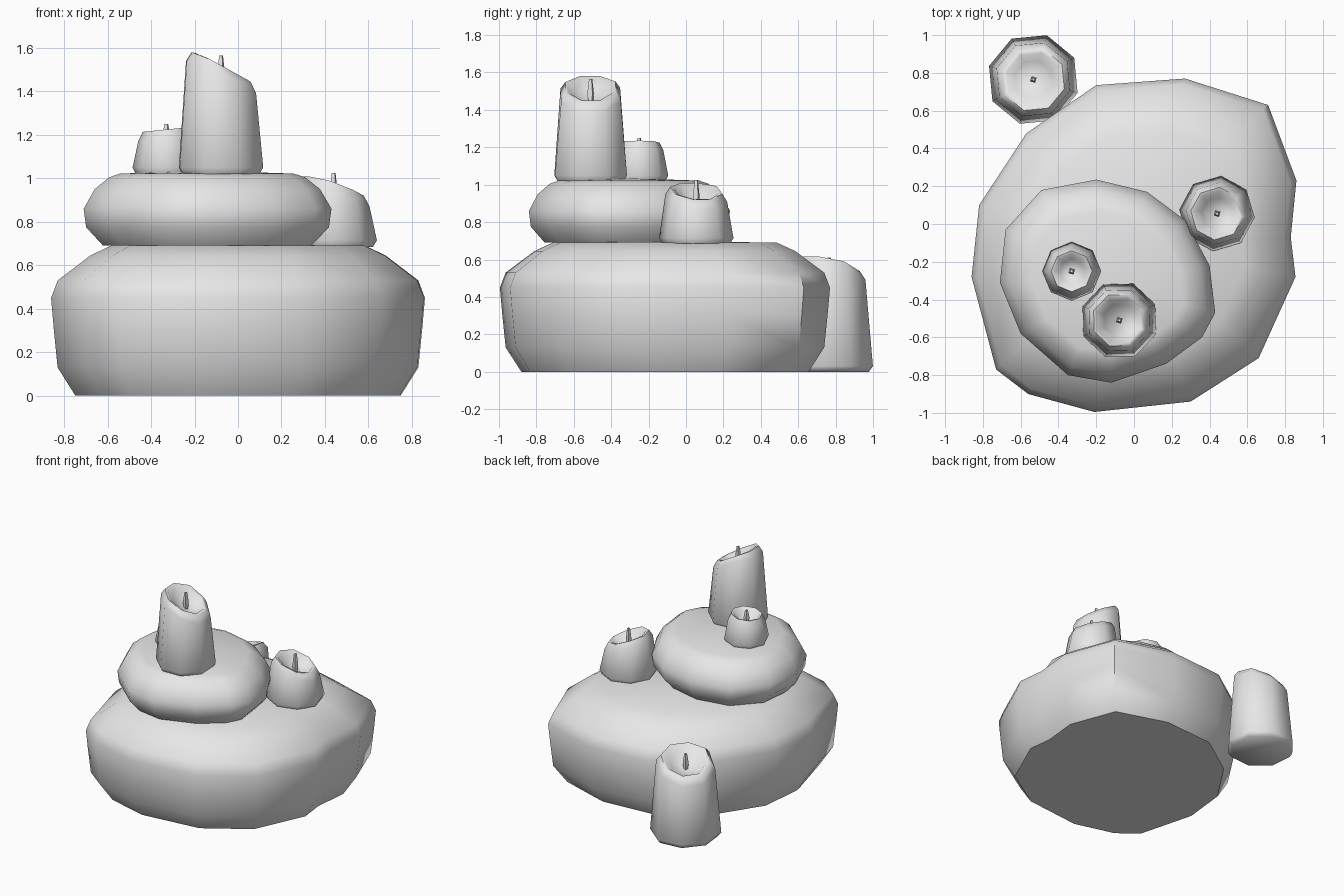
import bpy, bmesh, math
from mathutils import Vector

if "Cube" in bpy.data.objects:
    bpy.data.objects.remove(bpy.data.objects["Cube"])

grey = bpy.data.materials.new("stone grey")
grey.diffuse_color = (0.8, 0.8, 0.8, 1)
grey.use_nodes = True
grey.node_tree.nodes["Principled BSDF"].inputs["Base Color"].default_value = grey.diffuse_color


def loft(name, rings, low, high, angle):
    """Skin a stack of rings, closing both ends with a fan to a centre point."""
    bm = bmesh.new()
    loops = [[bm.verts.new(p) for p in ring] for ring in rings]
    n = len(loops[0])
    for a, b in zip(loops, loops[1:]):
        for i in range(n):
            j = (i + 1) % n
            bm.faces.new((a[i], a[j], b[j], b[i]))
    for loop, point in ((loops[0], low), (loops[-1], high)):
        c = bm.verts.new(point)
        for i in range(n):
            bm.faces.new((loop[i], loop[(i + 1) % n], c))
    bmesh.ops.recalc_face_normals(bm, faces=bm.faces[:])
    mesh = bpy.data.meshes.new(name)
    bm.to_mesh(mesh)
    bm.free()
    mesh.materials.append(grey)
    ob = bpy.data.objects.new(name, mesh)
    bpy.context.collection.objects.link(ob)
    bpy.ops.object.select_all(action='DESELECT')
    ob.select_set(True)
    bpy.context.view_layer.objects.active = ob
    bpy.ops.object.shade_smooth_by_angle(angle=math.radians(angle))
    return ob


def rock(name, outline, centre, levels, top):
    """Outline seen from above, scaled about its centre at each (z, scale) level."""
    cx, cy = centre
    rings = [[(cx + (x - cx) * s, cy + (y - cy) * s, z) for x, y in outline]
             for z, s in levels]
    loft(name, rings, (cx, cy, levels[0][0]), (cx, cy, top), 45)


def candle(name, x, y, z0, r, height, slope, toward, cap, phase, wick_top):
    """Tapered octagonal candle with a slanted rim, melted dish and wick."""
    d = Vector(toward).normalized()

    def ring(scale, z=None, drop=0):
        pts = []
        for i in range(8):
            a = math.radians(phase + 45 * i)
            u, v = r * scale * math.cos(a), r * scale * math.sin(a)
            h = z if z is not None else min(cap, height - slope * (u * d.x + v * d.y)) - drop
            pts.append((x + u, y + v, h))
        return pts

    rings = [ring(0.91, z0), ring(1.0, z0 + 0.03), ring(0.83, drop=0.04),
             ring(0.70), ring(0.60, drop=0.005), ring(0.42, drop=0.055)]
    loft(name, rings, (x, y, z0), (x, y, height - 0.075), 60)
    # wick
    stem = [[(x + w * math.cos(k * math.pi / 2 + 0.5), y + w * math.sin(k * math.pi / 2 + 0.5), z)
             for k in range(4)]
            for z, w in ((height - 0.085, 0.014), (height - 0.03, 0.02), (wick_top, 0.010))]
    loft(name + "_wick", stem, (x, y, height - 0.085), (x, y, wick_top), 30)


# large bottom stone
rock("large_stone",
     [(0.27, 0.77), (0.71, 0.63), (0.86, 0.23), (0.83, -0.07), (0.855, -0.28),
      (0.66, -0.71), (0.30, -0.94), (-0.21, -0.995), (-0.56, -0.90), (-0.73, -0.77),
      (-0.86, -0.28), (-0.82, 0.10), (-0.57, 0.48), (-0.20, 0.735)],
     (0.0, -0.115),
     [(0.0, 0.87), (0.13, 0.965), (0.30, 0.985), (0.45, 1.0), (0.53, 0.965),
      (0.645, 0.79), (0.69, 0.68)], 0.70)

# small stone stacked on top
rock("small_stone",
     [(-0.20, 0.235), (0.07, 0.17), (0.27, 0.02), (0.40, -0.22), (0.43, -0.47),
      (0.36, -0.60), (0.17, -0.74), (-0.12, -0.84), (-0.35, -0.80), (-0.60, -0.58),
      (-0.71, -0.31), (-0.68, -0.03), (-0.49, 0.18)],
     (-0.15, -0.31),
     [(0.69, 0.84), (0.775, 0.98), (0.86, 1.0), (0.95, 0.91), (1.005, 0.79),
      (1.022, 0.70)], 1.035)

# candles
candle("tall_candle", -0.078, -0.51, 1.02, 0.208, 1.52, 0.55, (1, 0), 1.58, 24, 1.565)
candle("small_candle", -0.33, -0.25, 1.02, 0.155, 1.225, 0.10, (-1, 0), 1.24, 0, 1.25)
candle("middle_candle", 0.44, 0.055, 0.685, 0.20, 0.97, 0.38, (1, 0.25), 1.008, 39, 1.025)
candle("floor_candle", -0.533, 0.765, 0.0, 0.245, 0.57, 0.40, (-1, 1), 0.615, 28, 0.61)
